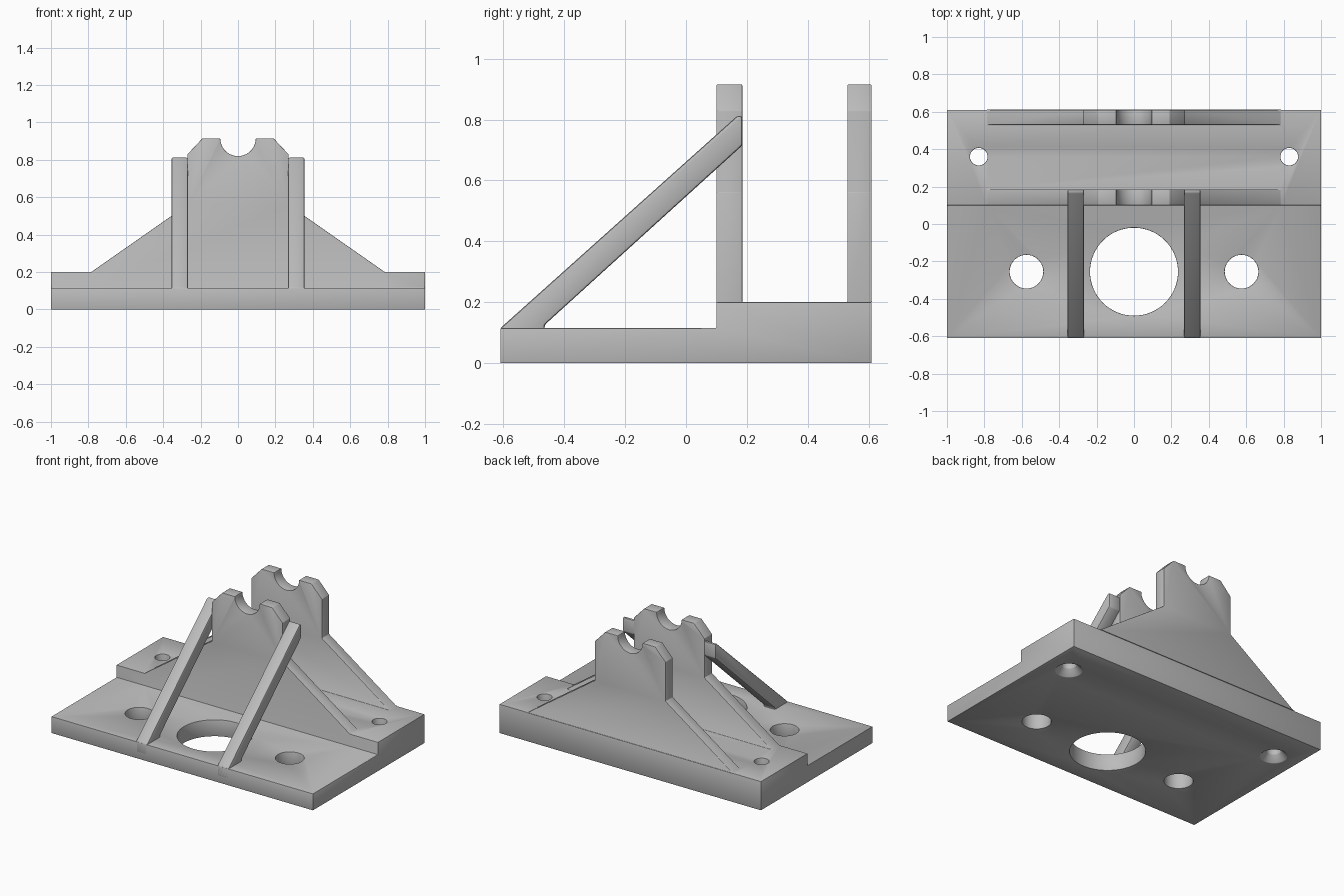
import bpy, bmesh, math
from mathutils import Vector

cube = bpy.data.objects.get("Cube")
if cube:
    bpy.data.objects.remove(cube, do_unlink=True)

GREY = (0.5, 0.5, 0.5, 1)
mat = bpy.data.materials.new("plain grey")
mat.use_nodes = True
mat.diffuse_color = GREY
mat.node_tree.nodes["Principled BSDF"].inputs["Base Color"].default_value = GREY


def finish(bm, name):
    bmesh.ops.recalc_face_normals(bm, faces=bm.faces)
    mesh = bpy.data.meshes.new(name)
    bm.to_mesh(mesh)
    bm.free()
    mesh.materials.append(mat)
    obj = bpy.data.objects.new(name, mesh)
    bpy.context.collection.objects.link(obj)
    return obj


def extrude(name, points, depth):
    """Close a planar outline and push it along a vector."""
    bm = bmesh.new()
    face = bm.faces.new([bm.verts.new(p) for p in points])
    geom = bmesh.ops.extrude_face_region(bm, geom=[face])["geom"]
    moved = [g for g in geom if isinstance(g, bmesh.types.BMVert)]
    bmesh.ops.translate(bm, verts=moved, vec=Vector(depth))
    return finish(bm, name)


def drill(x, y, z0, z1, r0, r1, sides):
    """Round or conical cutter between two heights."""
    bm = bmesh.new()
    bmesh.ops.create_cone(bm, cap_ends=True, segments=sides,
                          radius1=r0, radius2=r1, depth=z1 - z0)
    bmesh.ops.translate(bm, verts=bm.verts, vec=(x, y, (z0 + z1) / 2))
    obj = finish(bm, "cutter")
    obj.hide_render = True
    return obj


def combine(target, other, operation):
    mod = target.modifiers.new("combine", "BOOLEAN")
    mod.operation, mod.solver, mod.object = operation, "EXACT", other
    bpy.context.view_layer.objects.active = target
    bpy.ops.object.modifier_apply(modifier=mod.name)
    bpy.data.objects.remove(other, do_unlink=True)


def soften(obj, width):
    """Merge flat regions, round the edges and shade."""
    bm = bmesh.new()
    bm.from_mesh(obj.data)
    bmesh.ops.remove_doubles(bm, verts=bm.verts, dist=0.0005)
    bmesh.ops.dissolve_limit(bm, angle_limit=math.radians(1),
                             verts=bm.verts, edges=bm.edges)
    bm.to_mesh(obj.data)
    bm.free()
    mod = obj.modifiers.new("rounded edges", "BEVEL")
    mod.width, mod.segments = width, 2
    mod.limit_method, mod.angle_limit = "ANGLE", math.radians(28)
    bpy.ops.object.select_all(action="DESELECT")
    bpy.context.view_layer.objects.active = obj
    obj.select_set(True)
    bpy.ops.object.modifier_apply(modifier=mod.name)
    bpy.ops.object.shade_smooth_by_angle(angle=math.radians(35))


# Stepped base
step = [(-0.61, 0), (0.61, 0), (0.61, 0.2), (0.1, 0.2), (0.1, 0.115), (-0.61, 0.115)]
base = extrude("base_with_cradles", [(-1, y, z) for y, z in step], (2, 0, 0))

# Two upright cradle plates with a half-round notch
half = [(0.785, 0.1), (0.785, 0.2), (0.27, 0.56), (0.27, 0.83), (0.19, 0.915)]
notch = []
for i in range(21):
    a = math.pi * i / 20
    notch.append((0.095 * math.cos(a), 0.915 - 0.095 * math.sin(a)))
outline = half + notch + [(-x, z) for x, z in reversed(half)]
for y0, y1 in ((0.1, 0.185), (0.53, 0.61)):
    plate = extrude("cradle", [(x, y0, z) for x, z in outline], (0, y1 - y0, 0))
    combine(base, plate, "UNION")

# Large opening, side holes and countersunk screw holes
combine(base, drill(0, -0.255, -0.1, 0.3, 0.235, 0.235, 64), "DIFFERENCE")
for s in (-1, 1):
    combine(base, drill(s * 0.575, -0.255, -0.1, 0.3, 0.09, 0.09, 40), "DIFFERENCE")
    combine(base, drill(s * 0.83, 0.36, -0.1, 0.3, 0.047, 0.047, 32), "DIFFERENCE")
    combine(base, drill(s * 0.83, 0.36, -0.01, 0.05, 0.095, 0.04, 32), "DIFFERENCE")
soften(base, 0.008)

# Diagonal braces from the front edge to the front cradle
brace = [(-0.61, 0.04), (-0.61, 0.115), (0.168, 0.812), (0.185, 0.812),
         (0.185, 0.715), (-0.465, 0.125), (-0.465, 0.04)]
for side, x in (("left", 0.268), ("right", -0.355)):
    obj = extrude(side + "_brace", [(x, y, z) for y, z in brace], (0.087, 0, 0))
    soften(obj, 0.008)
